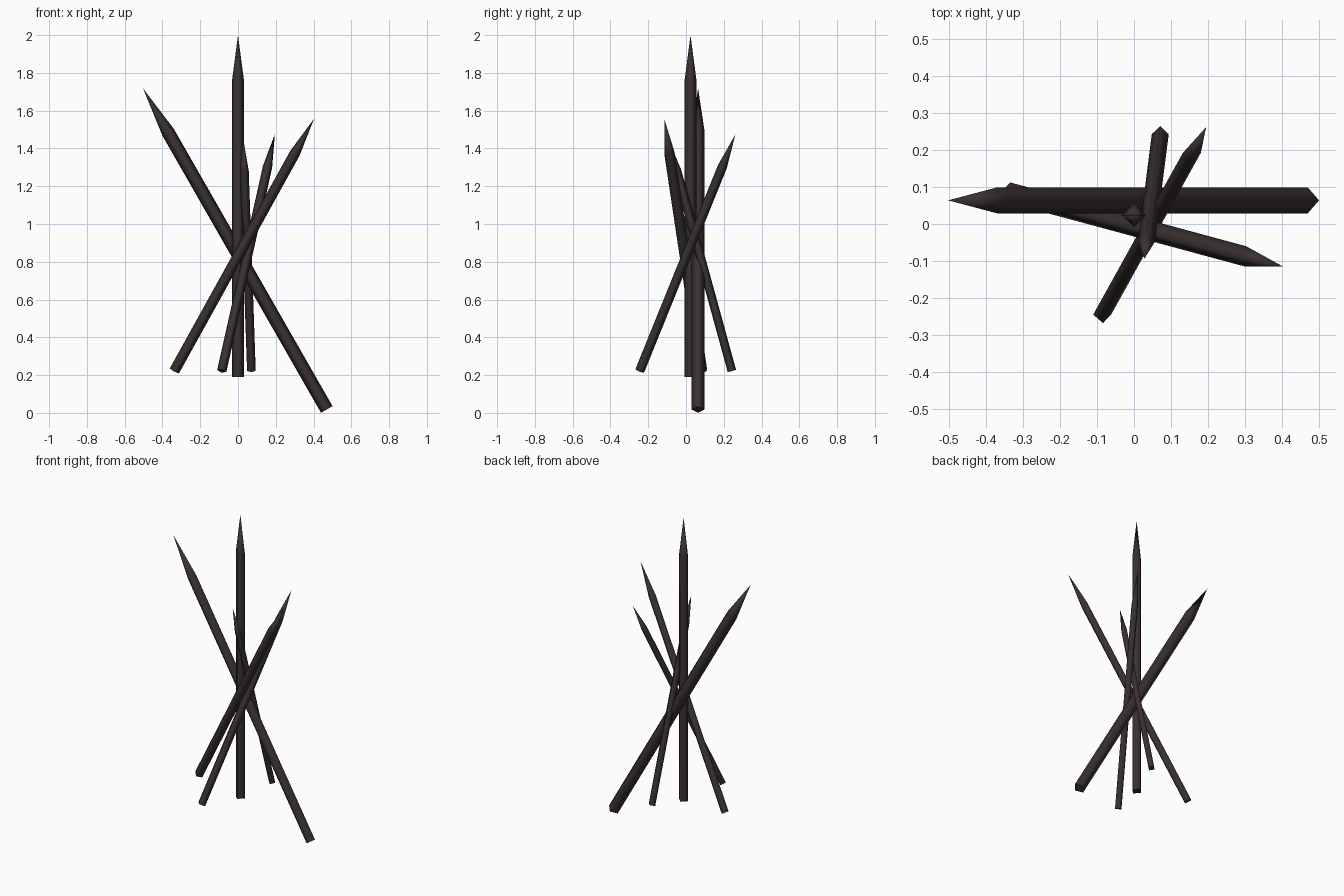
import bpy, bmesh, math
from mathutils import Vector, Matrix

if "Cube" in bpy.data.objects:
    bpy.data.objects.remove(bpy.data.objects["Cube"])

wood = bpy.data.materials.new("dark charred wood")
wood.diffuse_color = (0.042, 0.030, 0.030, 1)
wood.use_nodes = True
wood.node_tree.nodes["Principled BSDF"].inputs["Base Color"].default_value = wood.diffuse_color

SHOULDER = 0.863   # fraction of the length where the point starts
THICK = 0.018      # radius relative to length


def spike(name, base, tip):
    """Four-sided stake with a sharpened end, leaning from base to tip."""
    base, tip = Vector(base), Vector(tip)
    length = (tip - base).length
    d = (tip - base) / length
    r = length * THICK
    bm = bmesh.new()
    corners = [(r * math.cos(i * math.pi / 2), r * math.sin(i * math.pi / 2)) for i in range(4)]
    low = [bm.verts.new((x, y, 0)) for x, y in corners]
    high = [bm.verts.new((x, y, length * SHOULDER)) for x, y in corners]
    top = bm.verts.new((0, 0, length))
    bm.faces.new(low[::-1])
    for i in range(4):
        j = (i + 1) % 4
        bm.faces.new((low[i], low[j], high[j], high[i])).smooth = True
        bm.faces.new((high[i], high[j], top)).smooth = True
    # square end stays crisp
    for i in range(4):
        bm.edges.get((low[i], low[(i + 1) % 4])).smooth = False
    mesh = bpy.data.meshes.new(name)
    bm.to_mesh(mesh)
    bm.free()
    mesh.materials.append(wood)
    ob = bpy.data.objects.new(name, mesh)
    # lean about x, then about y, keeping the corners aligned to the axes
    lean_x = Matrix.Rotation(math.asin(-d.y), 4, 'X')
    lean_y = Matrix.Rotation(math.atan2(d.x, d.z), 4, 'Y')
    ob.matrix_world = Matrix.Translation(base) @ lean_y @ lean_x
    bpy.context.collection.objects.link(ob)


# upright centre stake, the large leaning one and three smaller ones
spike("centre_spike", (0, 0.024, 0.19), (0, 0.024, 2.0))
spike("large_left_spike", (0.47, 0.064, 0.018), (-0.503, 0.064, 1.718))
spike("right_spike", (-0.337, 0.085, 0.222), (0.403, -0.115, 1.558))
spike("back_spike", (-0.086, -0.245, 0.222), (0.195, 0.262, 1.475))
spike("front_spike", (0.071, 0.243, 0.222), (0.028, -0.094, 1.45))
